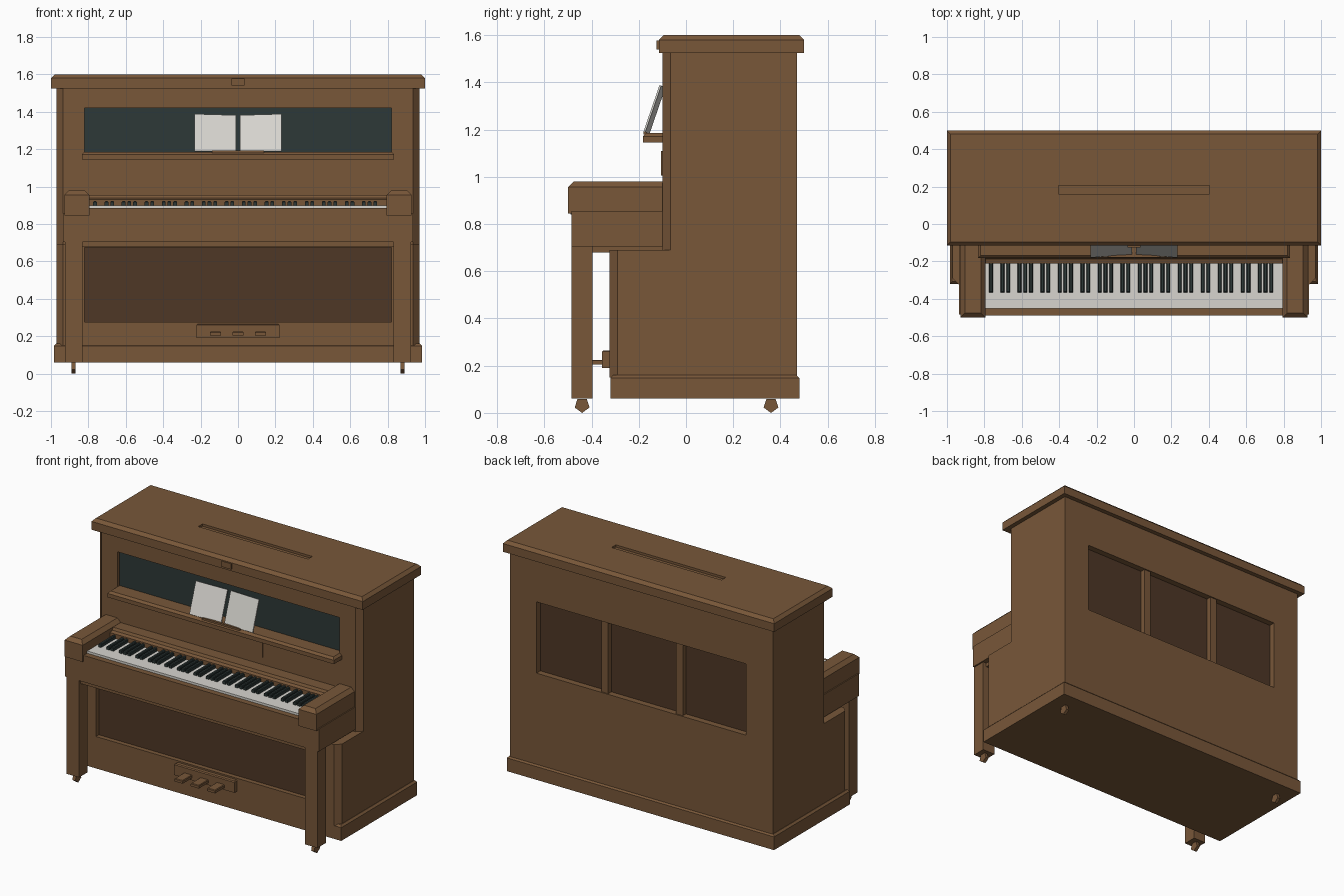
import bpy, bmesh, math
from mathutils import Matrix

if "Cube" in bpy.data.objects:
    bpy.data.objects.remove(bpy.data.objects["Cube"])


def material(name, r, g, b):
    def lin(c):
        c /= 255
        return c / 12.92 if c < 0.04 else ((c + 0.055) / 1.055) ** 2.4
    m = bpy.data.materials.new(name)
    m.diffuse_color = (lin(r), lin(g), lin(b), 1)
    m.use_nodes = True
    m.node_tree.nodes["Principled BSDF"].inputs["Base Color"].default_value = m.diffuse_color
    return m


WOOD = material("brown wood", 120, 87, 57)
DARK = material("dark brown panel", 78, 55, 38)
BLACK = material("charcoal", 45, 56, 55)
WHITE = material("ivory", 215, 213, 207)


def finish(name, bm, mat):
    bmesh.ops.recalc_face_normals(bm, faces=bm.faces[:])
    me = bpy.data.meshes.new(name)
    bm.to_mesh(me)
    bm.free()
    me.materials.append(mat)
    ob = bpy.data.objects.new(name, me)
    bpy.context.collection.objects.link(ob)
    return ob


def loft(bm, rings):
    """Skin a stack of equal-length rings and cap both ends."""
    vs = [[bm.verts.new(p) for p in r] for r in rings]
    n = len(vs[0])
    for a, b in zip(vs, vs[1:]):
        for i in range(n):
            bm.faces.new((a[i], a[(i + 1) % n], b[(i + 1) % n], b[i]))
    bm.faces.new(vs[0])
    bm.faces.new(vs[-1])


def add_box(bm, x0, x1, y0, y1, z0, z1, c=0):
    """Box with an optional chamfer c around its top."""
    def ring(z, d):
        return [(x0 + d, y0 + d, z), (x1 - d, y0 + d, z),
                (x1 - d, y1 - d, z), (x0 + d, y1 - d, z)]
    loft(bm, [ring(z0, 0), ring(z1 - c, 0), ring(z1, c)] if c
         else [ring(z0, 0), ring(z1, 0)])


def block(name, *dims, mat=WOOD, c=0):
    bm = bmesh.new()
    add_box(bm, *dims, c)
    return finish(name, bm, mat)


def cut(ob, *dims):
    """Cut a box-shaped recess out of an object."""
    cutter = block("cutter", *dims)
    cutter.hide_render = True
    mod = ob.modifiers.new("recess", 'BOOLEAN')
    mod.operation = 'DIFFERENCE'
    mod.solver = 'EXACT'
    mod.object = cutter
    bpy.context.view_layer.objects.active = ob
    bpy.ops.object.modifier_apply(modifier=mod.name)
    bpy.data.objects.remove(cutter)


def cabinet(name, front, z0, z1):
    """Case section with chamfered front corners."""
    f = [(-0.935, front), (0.935, front), (0.97, front + 0.035),
         (0.97, 0.47), (-0.97, 0.47), (-0.97, front + 0.035)]
    bm = bmesh.new()
    loft(bm, [[(x, y, z) for x, y in f] for z in (z0, z1)])
    return finish(name, bm, WOOD)


# case: plinth, lower and upper sections, lid
block("plinth", -0.985, 0.985, -0.32, 0.48, 0.06, 0.16, c=0.012)
lower = cabinet("lower_case", -0.325, 0.15, 0.69)
cut(lower, -0.82, 0.82, -0.5, -0.29, 0.275, 0.675)
block("lower_panel", -0.82, 0.82, -0.294, -0.288, 0.275, 0.675, mat=DARK)

upper = cabinet("upper_case", -0.10, 0.69, 1.53)
cut(upper, -0.82, 0.82, -0.3, -0.07, 1.185, 1.42)
cut(upper, -0.773, 0.773, 0.425, 0.6, 0.765, 1.24)
block("upper_panel", -0.82, 0.82, -0.074, -0.068, 1.185, 1.42, mat=BLACK)
block("back_panel", -0.773, 0.773, 0.423, 0.429, 0.765, 1.24, mat=DARK)
for s in (-1, 1):
    block("back_post", s * 0.275 - 0.025, s * 0.275 + 0.025, 0.425, 0.462, 0.765, 1.24)

lid = block("lid", -1, 1, -0.115, 0.5, 1.525, 1.6, c=0.02)
cut(lid, -0.405, 0.405, 0.16, 0.205, 1.585, 1.7)
block("lid_catch", -0.035, 0.035, -0.125, -0.11, 1.54, 1.578)

# music shelf, name-free front plate and fallboard
block("music_shelf", -0.835, 0.835, -0.183, -0.08, 1.145, 1.185, c=0.014)
block("front_plate", -0.255, 0.255, -0.106, -0.09, 1.005, 1.11)
block("book_ledge", -0.14, 0.14, -0.18, -0.165, 1.18, 1.192)
bm = bmesh.new()
profile = [(-0.21, 0.86), (-0.21, 0.93), (-0.188, 0.938), (-0.18, 0.955),
           (-0.09, 0.955), (-0.09, 0.86)]
loft(bm, [[(x, y, z) for y, z in profile] for x in (-0.81, 0.81)])
finish("fallboard", bm, WOOD)

# open sheet music: two leaning pages, outer edges turned forward
for s, side in ((-1, "left"), (1, "right")):
    bm = bmesh.new()
    add_box(bm, min(0, s * 0.222), max(0, s * 0.222), -0.004, 0.004, 0, 0.208)
    bm.transform(Matrix.Translation((s * 0.012, -0.158, 1.184))
                 @ Matrix.Rotation(math.radians(-19), 4, 'X')
                 @ Matrix.Rotation(math.radians(-s * 5), 4, 'Z'))
    finish(side + "_page", bm, WHITE)

# keybed, key slip and underframe
block("keybed", -0.935, 0.935, -0.485, -0.09, 0.705, 0.855)
block("key_slip", -0.80, 0.80, -0.49, -0.45, 0.84, 0.885)
block("keybed_underframe", -0.9, 0.9, -0.47, -0.09, 0.68, 0.706)

# keyboard: 52 white keys in one bank, 36 black keys by octave pattern
block("white_keys", -0.795, 0.795, -0.452, -0.205, 0.85, 0.9, mat=WHITE)
bm = bmesh.new()
w = 1.59 / 52
for i in range(51):
    if i % 7 in (0, 2, 3, 5, 6):        # bank starts on A
        x = -0.795 + (i + 1) * w
        add_box(bm, x - 0.01, x + 0.01, -0.365, -0.205, 0.89, 0.922, 0.004)
finish("black_keys", bm, BLACK)

# arms, legs and casters on each side
for s, side in ((-1, "left"), (1, "right")):
    def span(a, b):
        return (a, b) if s > 0 else (-b, -a)
    block(side + "_arm", *span(0.795, 0.928), -0.5, -0.07, 0.845, 0.98, c=0.024)
    block(side + "_front_leg", *span(0.832, 0.925), -0.485, -0.395, 0.06, 0.706)
    for y, where in ((-0.44, "front"), (0.36, "back")):
        bm = bmesh.new()
        ring = [(y + 0.033 * math.sin(k * math.tau / 5),
                 0.033 - 0.033 * math.cos(k * math.tau / 5)) for k in range(5)]
        loft(bm, [[(s * 0.88 + dx, a, b) for a, b in ring] for dx in (-0.011, 0.011)])
        finish(f"{side}_{where}_caster", bm, WOOD)

# pedal board and pedals
block("pedal_board", -0.222, 0.222, -0.355, -0.29, 0.19, 0.265, c=0.006)
for x in (-0.12, 0, 0.12):
    block("pedal", x - 0.03, x + 0.03, -0.455, -0.34, 0.205, 0.225, c=0.004)
